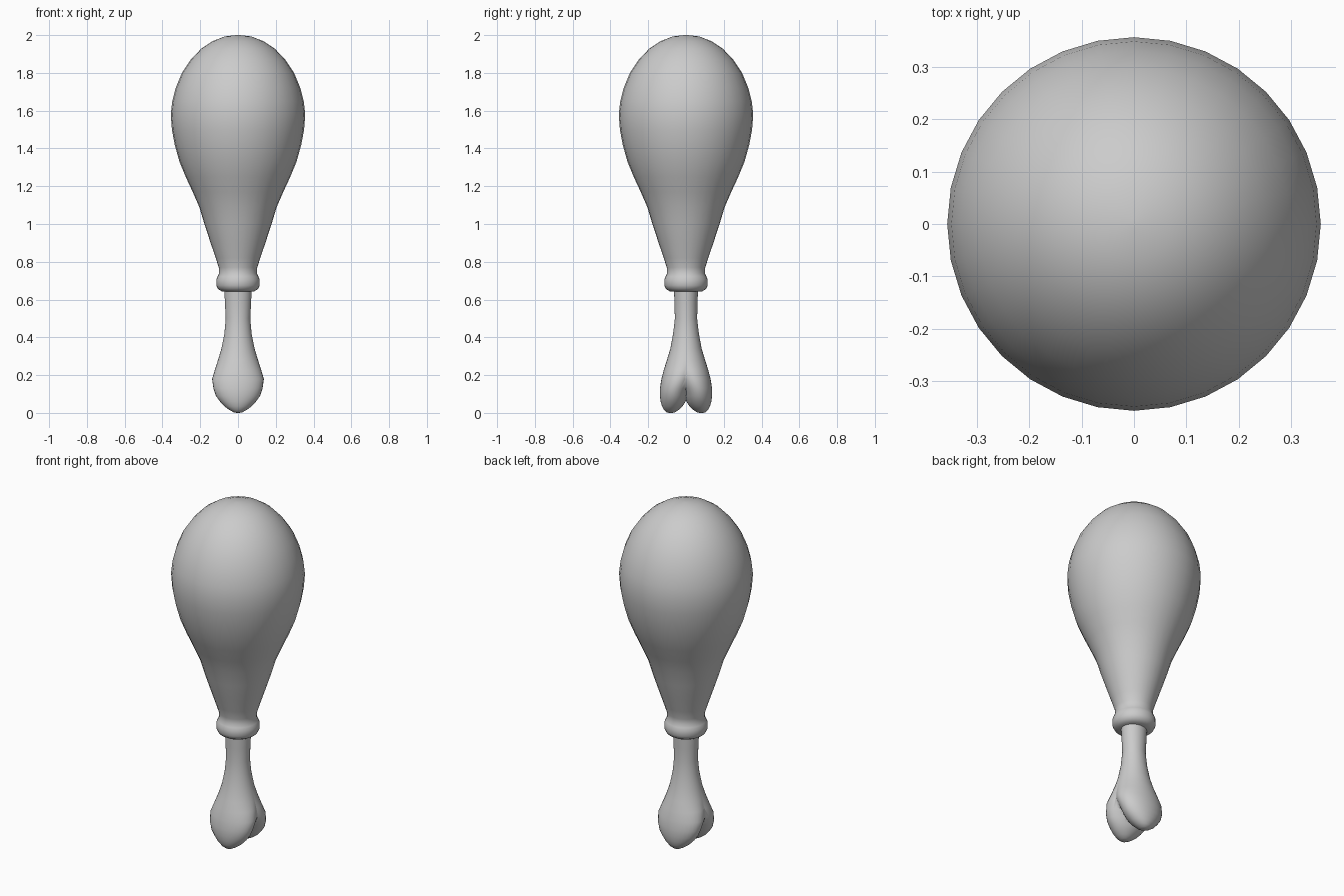
import bpy, bmesh
from math import sin, cos, pi, radians

if "Cube" in bpy.data.objects:
    bpy.data.objects.remove(bpy.data.objects["Cube"], do_unlink=True)

SIDES = 32

grey = bpy.data.materials.new("plain grey")
grey.use_nodes = True
grey.diffuse_color = (0.6, 0.6, 0.6, 1)
grey.node_tree.nodes["Principled BSDF"].inputs["Base Color"].default_value = (0.6, 0.6, 0.6, 1)


def loft(name, sections, half=False):
    """Skin elliptical sections (z, centre y, x radius, y radius) from top to bottom."""
    bm = bmesh.new()
    rings = []
    for z, cy, rx, ry in sections:
        angles = [2 * pi * i / SIDES for i in range(SIDES)]
        rings.append([bm.verts.new((rx * cos(a), cy + ry * sin(a), z)) for a in angles])
    for a, b in zip(rings, rings[1:]):
        for i in range(SIDES):
            j = (i + 1) % SIDES
            bm.faces.new((a[i], b[i], b[j], a[j]))
    bm.faces.new(rings[0])
    bm.faces.new(rings[-1][::-1])
    bmesh.ops.recalc_face_normals(bm, faces=bm.faces)
    if half:
        geom = bm.verts[:] + bm.edges[:] + bm.faces[:]
        bmesh.ops.bisect_plane(bm, geom=geom, dist=1e-5, plane_co=(0, 0, 0),
                               plane_no=(0, 1, 0), clear_inner=True)
    mesh = bpy.data.meshes.new(name)
    bm.to_mesh(mesh)
    bm.free()
    mesh.materials.append(grey)
    obj = bpy.data.objects.new(name, mesh)
    bpy.context.collection.objects.link(obj)
    if half:
        mirror = obj.modifiers.new("mirror", 'MIRROR')
        mirror.use_axis = (False, True, False)
        mirror.merge_threshold = 0.0005
    bpy.ops.object.select_all(action='DESELECT')
    obj.select_set(True)
    bpy.context.view_layer.objects.active = obj
    bpy.ops.object.shade_smooth_by_angle(angle=radians(50))
    return obj


# Meat: round body tapering to a neck with a rolled cuff
meat = [(2.0, 0.01), (1.993, 0.07), (1.968, 0.135), (1.928, 0.195), (1.87, 0.25),
        (1.8, 0.297), (1.72, 0.33), (1.65, 0.348), (1.58, 0.356), (1.5, 0.35),
        (1.42, 0.335), (1.33, 0.31), (1.25, 0.277), (1.17, 0.24), (1.09, 0.205),
        (1.0, 0.178), (0.9, 0.145), (0.82, 0.118), (0.77, 0.102), (0.74, 0.1),
        (0.722, 0.108), (0.705, 0.115), (0.675, 0.115), (0.655, 0.105),
        (0.643, 0.085), (0.642, 0.05)]
loft("meat", [(z, 0, r, r) for z, r in meat])

# Bone: shaft splitting into two rounded knuckles, mirrored front to back
bone = [(0.67, 0, 0.073, 0.064), (0.58, 0, 0.069, 0.061), (0.5, 0, 0.065, 0.059),
        (0.42, 0, 0.072, 0.068), (0.34, 0, 0.088, 0.083), (0.28, 0.005, 0.106, 0.096),
        (0.23, 0.02, 0.122, 0.097), (0.18, 0.04, 0.137, 0.09), (0.13, 0.058, 0.13, 0.08),
        (0.09, 0.065, 0.117, 0.073), (0.06, 0.068, 0.095, 0.066), (0.035, 0.073, 0.072, 0.054),
        (0.015, 0.078, 0.045, 0.038), (0.003, 0.08, 0.022, 0.022), (0.0, 0.08, 0.008, 0.008)]
loft("bone", bone, half=True)
